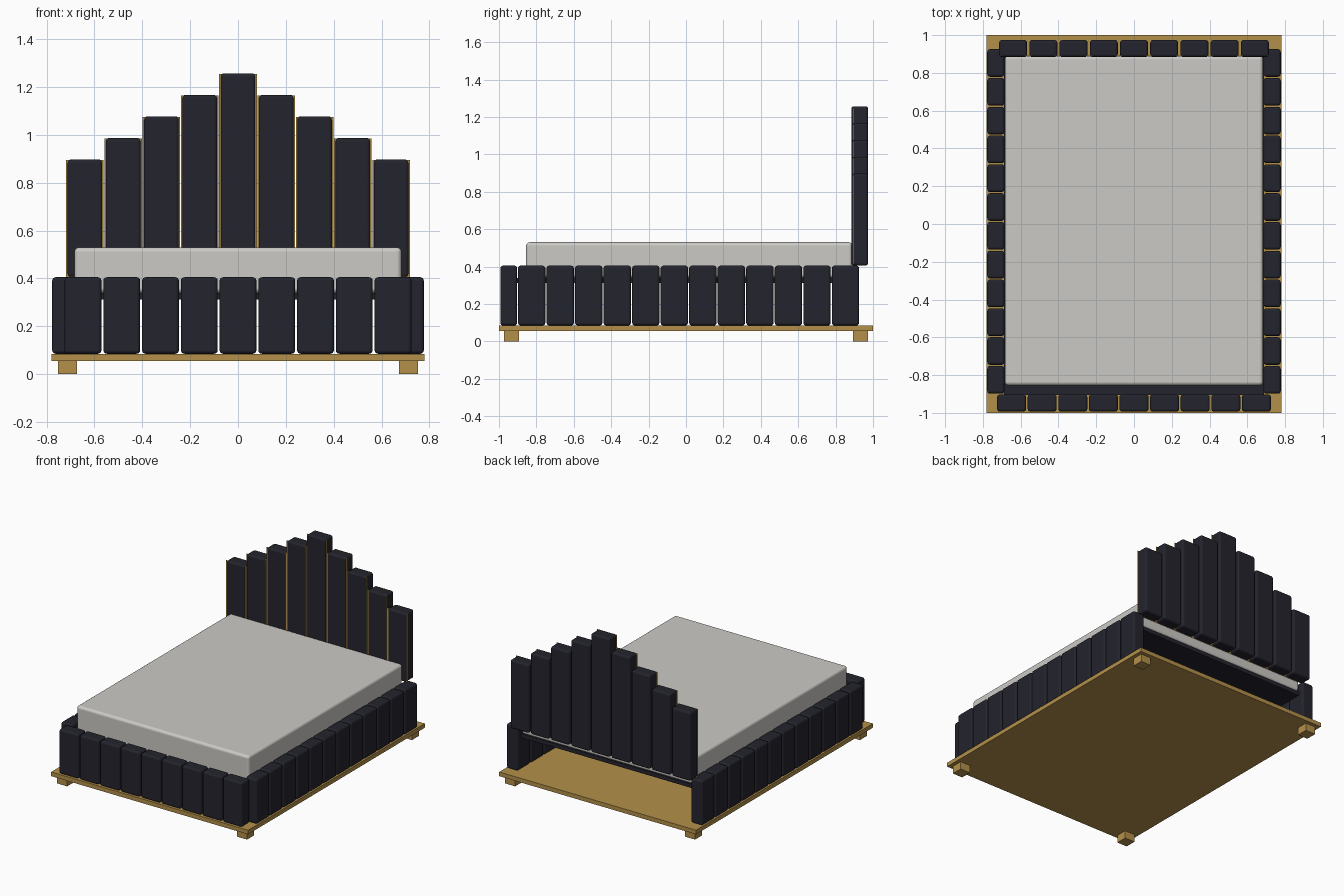
import bpy, bmesh
from mathutils import Vector

cube = bpy.data.objects.get("Cube")
if cube:
    bpy.data.objects.remove(cube, do_unlink=True)


def material(name, rgb):
    mat = bpy.data.materials.new(name)
    mat.use_nodes = True
    mat.diffuse_color = (*rgb, 1)
    mat.node_tree.nodes["Principled BSDF"].inputs["Base Color"].default_value = (*rgb, 1)
    return mat


NAVY = material("dark navy fabric", (0.017, 0.017, 0.026))
GOLD = material("gold", (0.45, 0.28, 0.068))
LINEN = material("pale grey linen", (0.60, 0.59, 0.56))


def box(name, mat, low, high, bevel=0.0):
    """Box between two corners, with optional soft rounded edges."""
    low, high = Vector(low), Vector(high)
    centre, size = (low + high) / 2, high - low
    bm = bmesh.new()
    bmesh.ops.create_cube(bm, size=1)
    bmesh.ops.scale(bm, vec=size, verts=bm.verts)
    mesh = bpy.data.meshes.new(name)
    bm.to_mesh(mesh)
    bm.free()
    mesh.materials.append(mat)
    obj = bpy.data.objects.new(name, mesh)
    obj.location = centre
    bpy.context.collection.objects.link(obj)
    if bevel:
        mesh.shade_smooth()
        mod = obj.modifiers.new("soft edges", "BEVEL")
        mod.width = bevel
        mod.segments = 4
        mod.harden_normals = True
    return obj


BASE_TOP, RAIL_TOP = 0.085, 0.405
SOFT = 0.015

# Platform and feet
box("platform", GOLD, (-0.78, -1, 0.055), (0.78, 1, BASE_TOP))
for sx, side in ((-1, "right"), (1, "left")):
    for sy, end in ((-1, "front"), (1, "back")):
        x, y = sx * 0.713, sy * 0.933
        box(f"{end}_{side}_foot", GOLD, (x - 0.04, y - 0.04, 0), (x + 0.04, y + 0.04, 0.055))

# Mattress on its support slab
box("support_slab", NAVY, (-0.687, -0.905, 0.312), (0.687, 0.885, 0.34))
box("mattress", LINEN, (-0.684, -0.855, 0.34), (0.684, 0.89, 0.53), 0.02)

# Upholstered side rails
for sx, side in ((-1, "right"), (1, "left")):
    x0, x1 = sorted((sx * 0.686, sx * 0.777))
    for i in range(12):
        y = -0.825 + i * 0.1525
        box(f"{side}_rail_cushion_{i + 1}", NAVY,
            (x0, y - 0.073, BASE_TOP), (x1, y + 0.073, RAIL_TOP), SOFT)

# Footboard and stepped headboard
for i in range(-4, 5):
    x = i * 0.162
    box(f"footboard_cushion_{i + 5}", NAVY,
        (x - 0.077, -0.993, BASE_TOP), (x + 0.077, -0.903, RAIL_TOP), SOFT)
    x = i * 0.16
    top = 1.257 - 0.09 * abs(i)
    box(f"headboard_cushion_{i + 5}", NAVY,
        (x - 0.074, 0.884, RAIL_TOP), (x + 0.074, 0.974, top), SOFT)
    # Thin gold trim sheet that shows beside each cushion
    box(f"headboard_trim_{i + 5}", GOLD,
        (x - 0.0785, 0.892, RAIL_TOP), (x + 0.0785, 0.896, top - 0.002))
